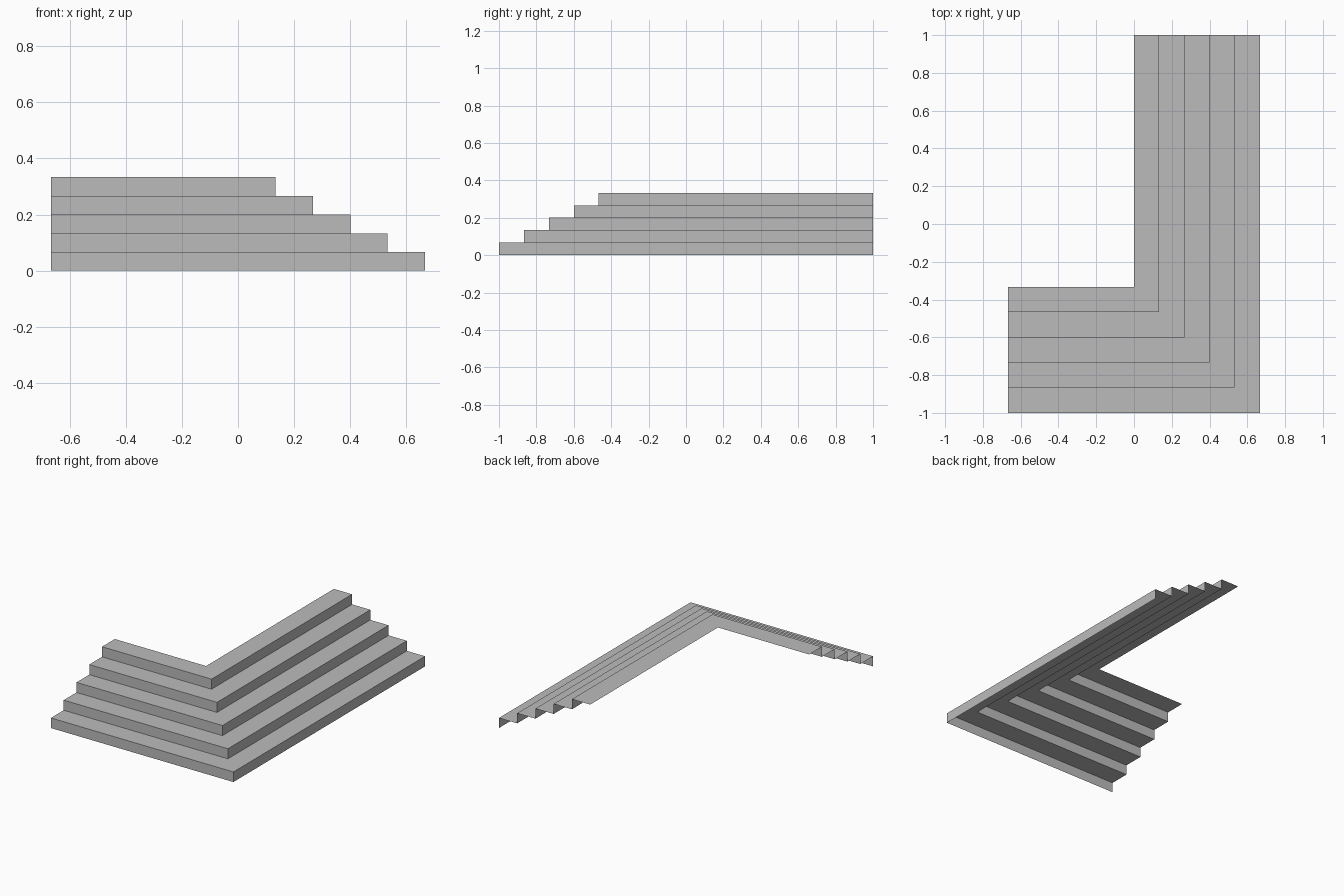
import bpy
import bmesh

cube = bpy.data.objects.get("Cube")
if cube:
    bpy.data.objects.remove(cube, do_unlink=True)

STEPS = 5
TREAD = 2 / 15
RISE = 1 / 15
SIDE, BACK = 2 / 3, 1.0   # half extents in x and y

# Plain grey stone
stone = bpy.data.materials.new("grey_stone")
stone.use_nodes = True
colour = (0.5, 0.5, 0.5, 1)
stone.diffuse_color = colour
stone.node_tree.nodes["Principled BSDF"].inputs["Base Color"].default_value = colour

# Stair profile as (inset, height): a riser then a tread for each step
profile = [(0, 0)]
for i in range(STEPS):
    profile += [(i * TREAD, (i + 1) * RISE), ((i + 1) * TREAD, (i + 1) * RISE)]

# Sweep the open profile along the L-shaped path, mitred at the corner
bm = bmesh.new()
rows = []
for inset, z in profile:
    x, y = SIDE - inset, inset - BACK
    rows.append([bm.verts.new(p) for p in ((-SIDE, y, z), (x, y, z), (x, BACK, z))])
for low, high in zip(rows, rows[1:]):
    for k in range(2):
        bm.faces.new((low[k], low[k + 1], high[k + 1], high[k]))

mesh = bpy.data.meshes.new("corner_steps")
bm.to_mesh(mesh)
bm.free()
mesh.materials.append(stone)
steps = bpy.data.objects.new("corner_steps", mesh)
bpy.context.collection.objects.link(steps)
